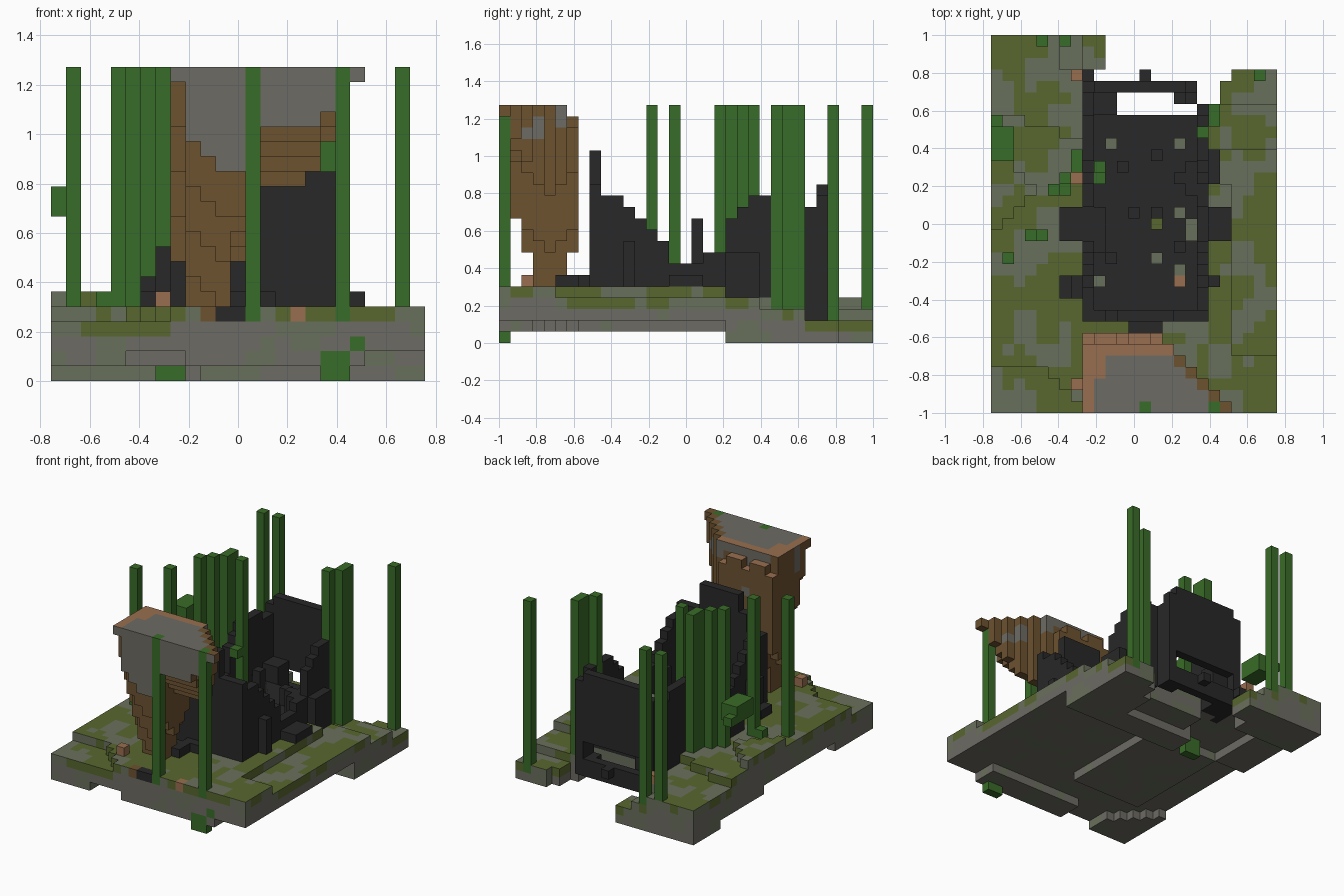
import bpy, bmesh
from mathutils import Vector, noise

cube = bpy.data.objects.get("Cube")
if cube:
    bpy.data.objects.remove(cube, do_unlink=True)

U = 2 / 33            # edge of one block
NX, NY, NZ = 25, 33, 21
taken = set()         # every block already owned by a part
parts = []


def linear(c):
    c /= 255
    return c / 12.92 if c < 0.04 else ((c + 0.055) / 1.055) ** 2.4


def material(name, r, g, b):
    m = bpy.data.materials.new(name)
    m.use_nodes = True
    col = (linear(r), linear(g), linear(b), 1)
    m.diffuse_color = col
    m.node_tree.nodes["Principled BSDF"].inputs["Base Color"].default_value = col
    return m


GREY, MOSS, OLIVE, GREEN, BROWN, CLAY, DARK = range(7)
MATS = [material("stone grey", 109, 107, 99), material("mossy grey", 105, 112, 92),
        material("olive grass", 88, 103, 47), material("stalk green", 57, 108, 40),
        material("dirt brown", 109, 82, 48), material("clay", 153, 111, 80),
        material("charcoal", 40, 40, 40)]


def box(x0, x1, y0, y1, z0, z1):
    """Blocks from first to last index, inclusive."""
    return {(x, y, z) for x in range(x0, x1 + 1)
            for y in range(y0, y1 + 1) for z in range(z0, z1 + 1)}


def part(name, cells, rule):
    """Claim free blocks for a part; rule(cell, normal) gives the colour."""
    cells = cells - taken
    taken.update(cells)
    parts.append((name, cells, rule))


def plain(colour):
    return lambda c, n: colour


def patch(c, size, seed):
    return noise.noise(Vector(c) * size + Vector((seed, seed, 0.37)))


# Tall stalks: column, row, lowest block
STALKS = [(1, 13, 5), (4, 15, 5), (5, 19, 5), (6, 20, 5), (7, 21, 5), (7, 22, 5),
          (9, 21, 5), (4, 32, 4), (6, 32, 3), (13, 0, 4), (19, 0, 4), (23, 29, 1),
          (18, 24, 3), (19, 25, 3), (19, 26, 3)]
stalks = set()
for x, y, z in STALKS:
    stalks |= box(x, x, y, y, z, NZ - 1)
part("stalks", stalks, plain(GREEN))
part("leaves", box(0, 1, 22, 24, 11, 12) | {(0, 25, 11), (3, 15, 5), (6, 19, 6), (9, 20, 10)},
     plain(GREEN))
part("roots", box(7, 8, 20, 20, 0, 1) | box(18, 19, 0, 0, 0, 1) | {(20, 0, 2)}, plain(GREEN))

# Overhanging boulder: a cone leaning forward over a narrow trunk
RIM = {8: 20, 9: 16, 10: 15, 17: 15, 18: 15, 19: 16, 20: 16}   # lower edge of the front face
LOW_X = {8: 8, 9: 5, 10: 5, 11: 5, 12: 8, 18: 14, 19: 15, 20: 16}
LOW_Y = [13, 11, 8, 5, 5, 5, 8]
boulder = set()
for y in range(7):
    last = 20 - y if y < 6 else 14
    for x in range(8, last + 1):
        low = max(LOW_X.get(x, 13), LOW_Y[y], RIM.get(x, 14) - 3 * y)
        if x == 8 or x > 11:
            low = max(low, LOW_X.get(x, 13) + abs(y - 4))
        top = 20 if y < 6 else 19 - x % 3 // 2
        boulder |= box(x, x, y, y, min(low, top), top)


def boulder_rule(c, n):
    x, y, z = c
    if n.z > 0.5:
        edge = y >= 5 or x == 8 or (x == 9 and y > 2)
        return CLAY if edge or z < 20 else GREY if x < 20 - y else BROWN
    if n.y < -0.5 and y == 0:
        return GREY if z >= RIM.get(x, 14) and (x < 20 or z == 20) else BROWN
    if z > 15 and y > 1 and patch(c, 0.45, 3) > 0.25:
        return GREY
    return BROWN


part("boulder", boulder, boulder_rule)

# Ruined shell: stepped side walls, peaked front, floor
SIDE = [13, 13, 12, 11, 10, 9, 7, 7, 7, 8, 8, 11, 12, 13, 13, 13, 13, 12, 12]
shell = box(8, 18, 8, 25, 4, 4)
for y, top in enumerate(SIDE, 9):
    low = 2 if y > 24 else 5
    shell |= box(8, 8, y, y, low, top - 1)
    if y < 27:
        shell |= box(18, 18, y, y, low, top - 1)
for x in range(8, 19):
    peak = 16 if 11 <= x <= 15 else 14 if x == 10 else 13 if x > 15 else 12
    shell |= box(x, x, 8, 8, 5, peak)

# Rear wall above an open slot, and the low sill under it
shell |= box(8, 17, 28, 28, 6, 13) - {(8, 28, 13), (17, 28, 13)}
shell |= box(8, 17, 28, 28, 2, 3) | box(8, 8, 28, 28, 4, 5) | box(17, 17, 27, 28, 2, 11)
shell |= box(9, 10, 26, 27, 2, 6) | box(16, 16, 27, 27, 2, 3) | box(16, 16, 27, 27, 6, 8)
shell |= {(13, 29, 3), (8, 29, 3)}
part("ruined_shell", shell, plain(DARK))

# Posts and benches standing inside
posts = box(14, 14, 17, 17, 5, 10) | box(17, 17, 19, 21, 5, 7) | box(9, 9, 14, 17, 5, 6)
for x, y, top in [(12, 17, 6), (10, 13, 7), (16, 20, 7), (16, 14, 6), (11, 21, 7), (14, 22, 6)]:
    posts |= box(x, x, y, y, 5, top)
part("inner_posts", posts, plain(DARK))

# Dark rubble around the walls
rubble = box(6, 7, 15, 17, 5, 6) | box(7, 7, 10, 11, 5, 8) | box(6, 6, 10, 11, 5, 5)
rubble |= box(19, 20, 15, 17, 5, 5) | box(19, 19, 11, 11, 5, 8) | box(19, 19, 20, 22, 4, 7)
rubble |= box(12, 14, 7, 7, 5, 5) | box(10, 12, 5, 6, 5, 5) | box(11, 12, 0, 0, 4, 4)
part("rubble", rubble, plain(DARK))

# Loose stones
part("clay_stones", {(7, 2, 5), (16, 0, 4), (7, 20, 5), (16, 11, 5), (7, 29, 4)}, plain(CLAY))
part("dirt_clump", {(10, 0, 4)}, plain(BROWN))
part("mossy_stones", {(10, 23, 5), (16, 23, 5), (16, 17, 5), (17, 15, 5), (17, 16, 5),
                      (14, 13, 5), (9, 11, 5), (16, 12, 5)}, plain(MOSS))
part("grass_tuft", {(14, 16, 5)}, plain(OLIVE))


# Ground slab: upper and lower limit of each column of blocks
def ground_top(x, y):
    if x >= 19:
        if y >= 20:
            return 4 if y < 23 else 3 if y < 27 else 2
        return 4 if x >= 21 and y >= 5 else 5
    if y < 4 and x + y < 8:
        return 4
    if x <= 3 and 16 + x <= y <= 22 - x:
        return 6
    if x <= 9:
        if y >= 30 and x >= 6:
            return 3 if x < 8 else 2
        return 5 if y + x // 3 < 26 else 4
    return 4 if y >= 8 else 5


def ground_bottom(x, y):
    if y >= 20:
        if x >= 19 or y >= 28 or (x >= 10 and y < 23):
            return 0
        return 2 if 4 <= x <= 10 else 1
    if y < 3 and 9 <= x <= 20:
        return 1
    corner = x <= 4 and x + y <= 6
    keel = 4 <= x <= 12 and y >= 7
    return 1 if corner or keel else 2


def ground_end(x):
    """Last row of the slab in this column."""
    if x <= 9:
        return 32
    return 25 if x <= 18 else {19: 26, 20: 28}.get(x, 29)


ground = set()
for x in range(NX):
    for y in range(ground_end(x) + 1):
        if 8 <= x <= 9 and 26 <= y <= 29:
            continue
        ground |= box(x, x, y, y, ground_bottom(x, y), ground_top(x, y) - 1)


def ground_rule(c, n):
    x, y, z = c
    if n.z > 0.5:
        return OLIVE if patch((x, y, 0), 0.47, 5) > -0.1 else MOSS
    if n.z > -0.5 and z == ground_top(x, y) - 1:
        return OLIVE if patch(c, 0.47, 5) > -0.03 else MOSS
    return MOSS if patch(c, 0.4, 9) > 0.2 else GREY


part("ground", ground, ground_rule)

# Turn each part into a mesh of its exposed block faces
NORMALS = [Vector(s * v for v in axis) for axis in ((1, 0, 0), (0, 1, 0), (0, 0, 1))
           for s in (1, -1)]


def build(name, cells, rule):
    bm = bmesh.new()
    verts = {}

    def vert(p):
        key = tuple(round(2 * v) for v in p)
        if key not in verts:
            verts[key] = bm.verts.new(((p.x - NX / 2) * U, (p.y - NY / 2) * U, p.z * U))
        return verts[key]

    for c in sorted(cells):
        centre = Vector(c) + Vector((0.5, 0.5, 0.5))
        for n in NORMALS:
            if tuple(int(a + b) for a, b in zip(c, n)) in taken:
                continue
            side = Vector((n.y, n.z, n.x)) / 2
            up = n.cross(side)
            corners = (side + up, up - side, -side - up, side - up)
            face = bm.faces.new([vert(centre + n / 2 + k) for k in corners])
            face.material_index = rule(c, n)
    mesh = bpy.data.meshes.new(name)
    bm.to_mesh(mesh)
    bm.free()
    for m in MATS:
        mesh.materials.append(m)
    bpy.context.collection.objects.link(bpy.data.objects.new(name, mesh))


for name, cells, rule in parts:
    build(name, cells, rule)
